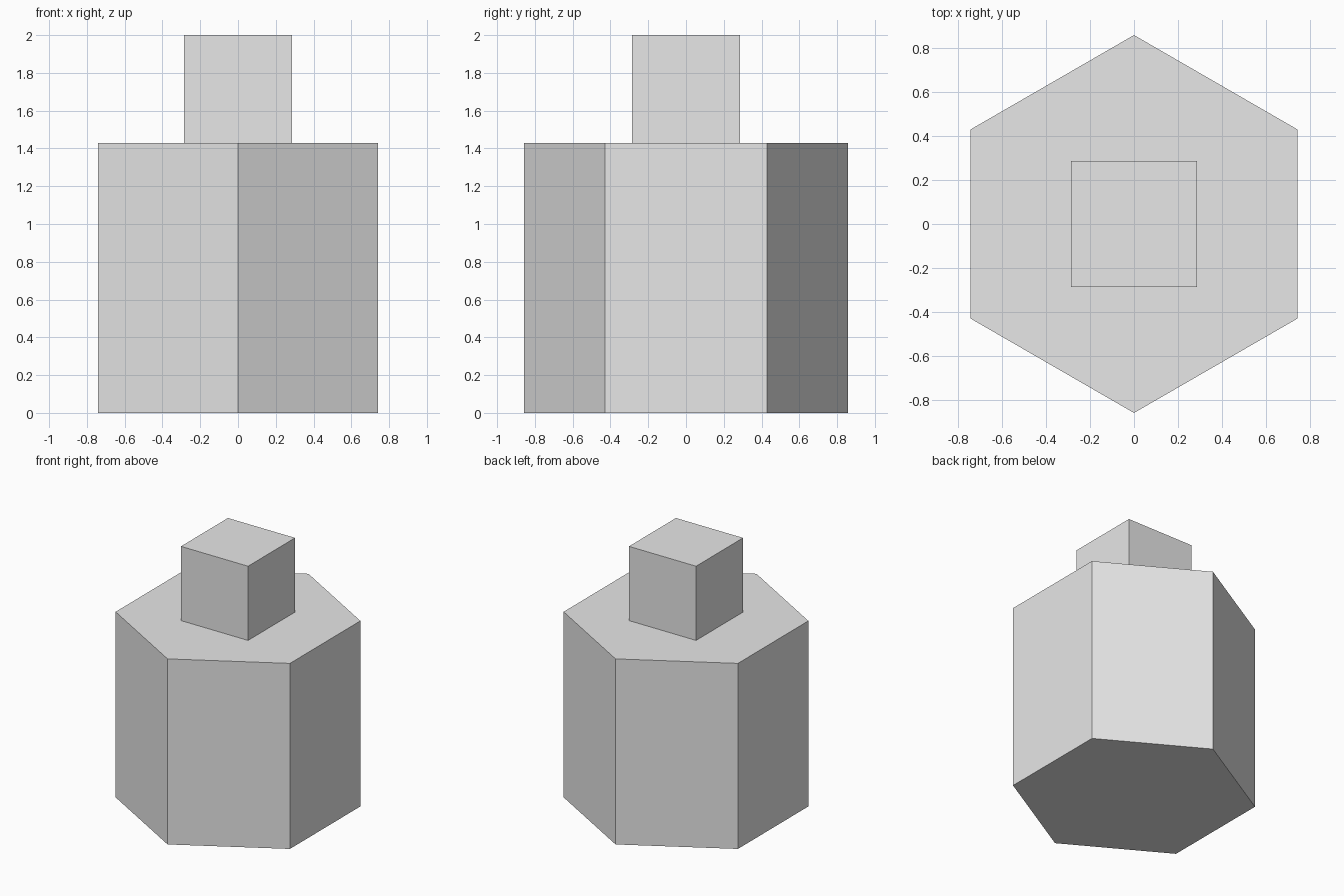
import bpy
import math

default_cube = bpy.data.objects.get("Cube")
if default_cube:
    bpy.data.objects.remove(default_cube, do_unlink=True)

UNIT = 2 / 3.5
BODY_HEIGHT = 2.5 * UNIT

# Single light grey for the whole model
GREY = (0.8, 0.8, 0.8, 1)
grey = bpy.data.materials.new("light_grey")
grey.use_nodes = True
grey.diffuse_color = GREY
for node in grey.node_tree.nodes:
    if node.type == "BSDF_PRINCIPLED":
        node.inputs["Base Color"].default_value = GREY


def finish(name):
    obj = bpy.context.object
    obj.name = name
    obj.data.materials.clear()
    obj.data.materials.append(grey)
    return obj


# Hexagonal body, with corners towards the front and back
bpy.ops.mesh.primitive_cylinder_add(
    vertices=6, radius=1.5 * UNIT, depth=BODY_HEIGHT,
    location=(0, 0, BODY_HEIGHT / 2))
finish("hexagonal_body")

# Cube standing on the body
bpy.ops.mesh.primitive_cube_add(
    size=UNIT, location=(0, 0, BODY_HEIGHT + UNIT / 2))
finish("top_cube")
